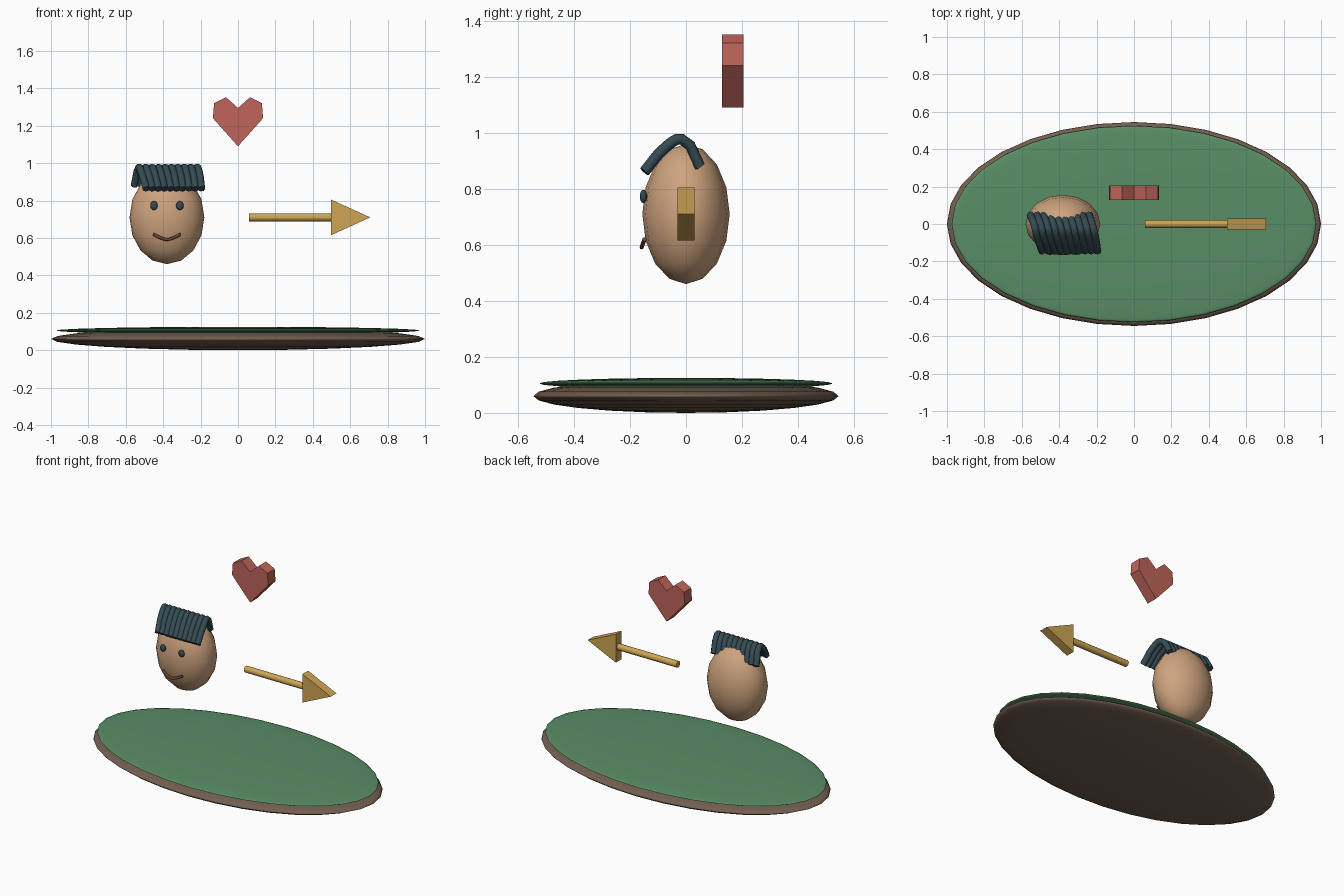
import bpy, math

if "Cube" in bpy.data.objects:
    bpy.data.objects.remove(bpy.data.objects["Cube"])


def material(name, rgb):
    m = bpy.data.materials.new(name)
    m.diffuse_color = (*rgb, 1)
    m.use_nodes = True
    m.node_tree.nodes["Principled BSDF"].inputs["Base Color"].default_value = m.diffuse_color
    return m


SKIN = material("skin", (0.62, 0.37, 0.21))
DARK = material("dark_teal", (0.035, 0.07, 0.085))
BROWN = material("brown", (0.17, 0.115, 0.08))
GREEN = material("green", (0.10, 0.27, 0.135))
GOLD = material("gold", (0.62, 0.38, 0.09))
RED = material("red", (0.52, 0.13, 0.105))
LIP = material("lip", (0.16, 0.07, 0.04))


def ellipsoid(name, centre, radii, mat, segments=16, rings=8):
    bpy.ops.mesh.primitive_uv_sphere_add(segments=segments, ring_count=rings, radius=1, location=centre)
    ob = bpy.context.object
    ob.name = name
    ob.scale = radii
    ob.data.materials.append(mat)
    bpy.ops.object.shade_smooth()
    return ob


def tube(name, points, radius, mat):
    cu = bpy.data.curves.new(name, 'CURVE')
    cu.dimensions = '3D'
    cu.bevel_depth = radius
    cu.bevel_resolution = 2
    cu.resolution_u = 3
    cu.use_fill_caps = True
    sp = cu.splines.new('BEZIER')
    sp.bezier_points.add(len(points) - 1)
    for bp, p in zip(sp.bezier_points, points):
        bp.co = p
        bp.handle_left_type = bp.handle_right_type = 'AUTO'
    cu.materials.append(mat)
    ob = bpy.data.objects.new(name, cu)
    bpy.context.collection.objects.link(ob)
    return ob


def plate(name, outline, y0, y1, mat):
    # x-z outline extruded along y
    n = len(outline)
    verts = [(x, y, z) for y in (y0, y1) for x, z in outline]
    faces = [tuple(range(n)), tuple(reversed(range(n, 2 * n)))]
    faces += [(i, i + n, (i + 1) % n + n, (i + 1) % n) for i in range(n)]
    me = bpy.data.meshes.new(name)
    me.from_pydata(verts, [], faces)
    me.materials.append(mat)
    ob = bpy.data.objects.new(name, me)
    bpy.context.collection.objects.link(ob)
    return ob


# Oval base with a thin green top
ellipsoid("base", (0, 0, 0.06), (1.0, 0.545, 0.06), BROWN, 32, 12)
ellipsoid("base_top", (0, 0, 0.105), (0.975, 0.525, 0.02), GREEN, 32, 12)

# Head and face
HX = -0.38
ellipsoid("head", (HX, 0, 0.71), (0.2, 0.156, 0.25), SKIN)
for side, label in ((-1, "left"), (1, "right")):
    ellipsoid("eye_" + label, (HX + side * 0.069, -0.152, 0.773), (0.02, 0.013, 0.024), DARK)
tube("mouth", [(HX - 0.073, -0.148, 0.62), (HX - 0.035, -0.155, 0.601), (HX, -0.158, 0.592),
               (HX + 0.035, -0.155, 0.601), (HX + 0.073, -0.148, 0.62)], 0.008, LIP)

# Hair strands combed from back to front
STRANDS = 10
for i in range(STRANDS):
    t = i / (STRANDS - 1)
    back, top, front = -0.555 + 0.315 * t, -0.53 + 0.31 * t, -0.49 + 0.295 * t
    tube(f"hair_strand_{i + 1}", [(back, 0.05, 0.88), (top, -0.015, 0.977),
                                  (top + 0.012, -0.065, 0.955),
                                  (front, -0.148, 0.862)], 0.02, DARK)

# Floating heart
right = [(0.134, 1.24), (0.128, 1.32), (0.064, 1.352)]
plate("heart", [(0, 1.09)] + right + [(0, 1.295)] + [(-x, z) for x, z in reversed(right)],
      0.128, 0.205, RED)

# Arrow pointing right
bpy.ops.mesh.primitive_cylinder_add(vertices=12, radius=0.021, depth=0.45,
                                    location=(0.283, 0, 0.71), rotation=(0, math.pi / 2, 0))
shaft = bpy.context.object
shaft.name = "arrow_shaft"
shaft.data.materials.append(GOLD)
bpy.ops.object.shade_smooth_by_angle(angle=math.radians(40))
plate("arrow_head", [(0.498, 0.615), (0.707, 0.71), (0.498, 0.805)], -0.03, 0.03, GOLD)
